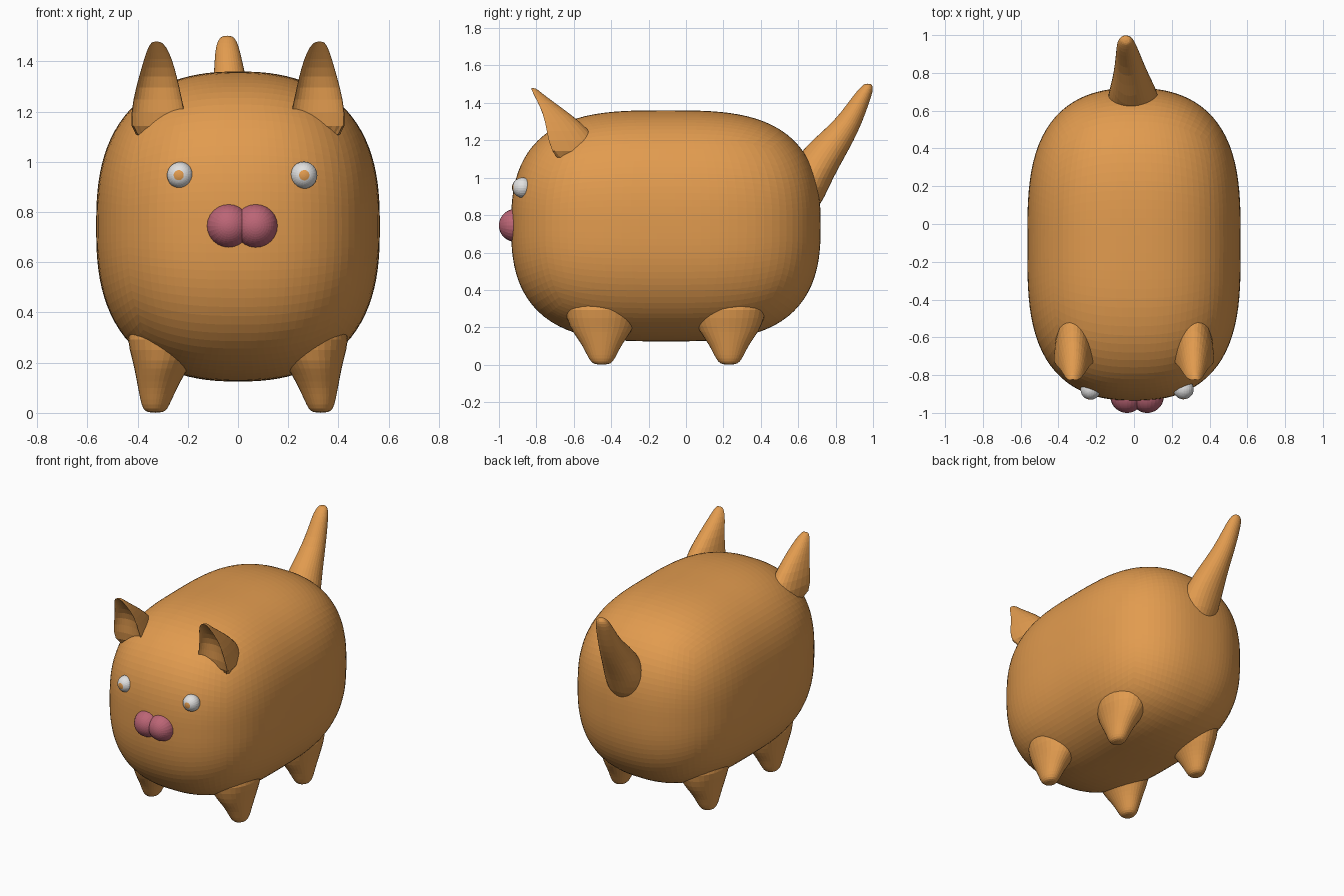
import bpy, bmesh, math
from mathutils import Vector, Matrix

if "Cube" in bpy.data.objects:
    bpy.data.objects.remove(bpy.data.objects["Cube"])


def material(name, rgb):
    m = bpy.data.materials.new(name)
    m.diffuse_color = (*rgb, 1)
    m.use_nodes = True
    m.node_tree.nodes["Principled BSDF"].inputs["Base Color"].default_value = m.diffuse_color
    return m


ORANGE = material("orange_fur", (0.76, 0.33, 0.078))
PINK = material("pink_nose", (0.50, 0.13, 0.18))
WHITE = material("eye_white", (0.75, 0.75, 0.75))


def finish(name, bm, mats, levels=0):
    bmesh.ops.recalc_face_normals(bm, faces=bm.faces)
    me = bpy.data.meshes.new(name)
    bm.to_mesh(me)
    bm.free()
    for m in mats:
        me.materials.append(m)
    ob = bpy.data.objects.new(name, me)
    bpy.context.collection.objects.link(ob)
    if levels:
        s = ob.modifiers.new("smooth", 'SUBSURF')
        s.levels = s.render_levels = levels
    return ob


def loft(name, rings, side=1, n=16):
    """Horizontal rings (z, centre x, half width, front y, back y, scoop);
    a scoop above 0 hollows the front half of the ring."""
    bm = bmesh.new()
    loops = []
    for z, cx, rx, y0, y1, scoop in rings:
        loop = []
        for i in range(n):
            a = 2 * math.pi * i / n
            s = math.sin(a)
            if scoop:
                y = y0 + (y1 - y0) * (s if s > 0 else -s * scoop)
            else:
                y = (y0 + y1) / 2 + (y1 - y0) / 2 * s
            loop.append(bm.verts.new((side * (cx + rx * math.cos(a)), y, z)))
        loops.append(loop)
    for a, b in zip(loops, loops[1:]):
        for i in range(n):
            j = (i + 1) % n
            bm.faces.new((a[i], a[j], b[j], b[i]))
    bm.faces.new(loops[0])
    bm.faces.new(loops[-1])
    return finish(name, bm, [ORANGE], 1)


# Body: gridded cube pushed out to a boxy egg
CENTRE, HALF, POWER = (0, -0.1075, 0.7425), (0.565, 0.8275, 0.6175), (2.4, 3.2, 2.6)
bm = bmesh.new()
bmesh.ops.create_cube(bm, size=2)
bmesh.ops.subdivide_edges(bm, edges=bm.edges[:], cuts=27, use_grid_fill=True)
for v in bm.verts:
    d = Vector([math.tan(c * math.pi / 4) for c in v.co])
    lo, hi = 0.0, 1.5
    for _ in range(30):
        t = (lo + hi) / 2
        if sum(abs(t * c) ** p for c, p in zip(d, POWER)) > 1:
            hi = t
        else:
            lo = t
    v.co = [o + h * lo * c for o, h, c in zip(CENTRE, HALF, d)]
finish("body", bm, [ORANGE])

# Legs: short cones flaring into the belly (z, centre x, half width, half depth)
LEG = [(0.0, 0.33, 0.03, 0.035), (0.015, 0.33, 0.05, 0.06), (0.05, 0.327, 0.063, 0.08),
       (0.10, 0.32, 0.08, 0.105), (0.15, 0.312, 0.098, 0.14), (0.20, 0.30, 0.12, 0.175),
       (0.30, 0.285, 0.165, 0.21), (0.36, 0.27, 0.16, 0.2)]
# Ears: hollow-fronted points
EAR = [(1.08, 0.31, 0.12, -0.70, -0.40, 0.01), (1.20, 0.32, 0.11, -0.745, -0.46, 0.1),
       (1.30, 0.32, 0.088, -0.765, -0.56, 0.3), (1.38, 0.318, 0.066, -0.79, -0.67, 0.4),
       (1.44, 0.32, 0.046, -0.817, -0.755, 0.4), (1.47, 0.323, 0.028, -0.828, -0.79, 0.3),
       (1.48, 0.325, 0.014, -0.83, -0.81, 0.2)]
for side, label in ((1, "right"), (-1, "left")):
    for where, cy in (("front", -0.45), ("back", 0.23)):
        # flare leans toward the middle of the body
        rings = [(z, cx, rx, cy - ry, cy + ry, 0) for z, cx, rx, ry in LEG]
        loft(f"{where}_leg_{label}", rings, side)
    loft(f"ear_{label}", EAR, side)

# Tail: tapers up and backward from the rump
loft("tail", [(0.80, 0, 0.10, 0.48, 0.69, 0), (0.90, 0, 0.14, 0.50, 0.745, 0),
              (1.00, -0.005, 0.138, 0.53, 0.79, 0), (1.10, -0.012, 0.115, 0.58, 0.845, 0),
              (1.20, -0.02, 0.09, 0.67, 0.90, 0), (1.30, -0.03, 0.07, 0.79, 0.945, 0),
              (1.40, -0.038, 0.057, 0.865, 0.98, 0), (1.46, -0.043, 0.047, 0.91, 1.0, 0),
              (1.49, -0.043, 0.034, 0.94, 1.0, 0), (1.503, -0.043, 0.018, 0.955, 0.99, 0)])


def ball(name, centre, r, mats, pupil=None):
    bm = bmesh.new()
    bmesh.ops.create_uvsphere(bm, u_segments=24, v_segments=24, radius=r)
    aim = Vector(pupil).normalized() if pupil else Vector((0, -1, 0))
    turn = Vector((0, 0, 1)).rotation_difference(aim).to_matrix()
    bmesh.ops.rotate(bm, verts=bm.verts, matrix=turn)
    if pupil:
        for f in bm.faces:
            if f.calc_center_median().normalized().dot(aim) > math.cos(math.radians(22.5)):
                f.material_index = 1
    bmesh.ops.translate(bm, verts=bm.verts, vec=centre)
    return finish(name, bm, mats)


# Eyes with a coloured pupil patch, and a two-lobed nose
ball("eye_left", (-0.23, -0.877, 0.947), 0.053, [WHITE, ORANGE], (-0.13, -1, 0))
ball("eye_right", (0.262, -0.874, 0.947), 0.054, [WHITE, ORANGE], (0.04, -1, 0))
ball("nose_left", (-0.037, -0.912, 0.745), 0.088, [PINK])
ball("nose_right", (0.07, -0.912, 0.745), 0.088, [PINK])
